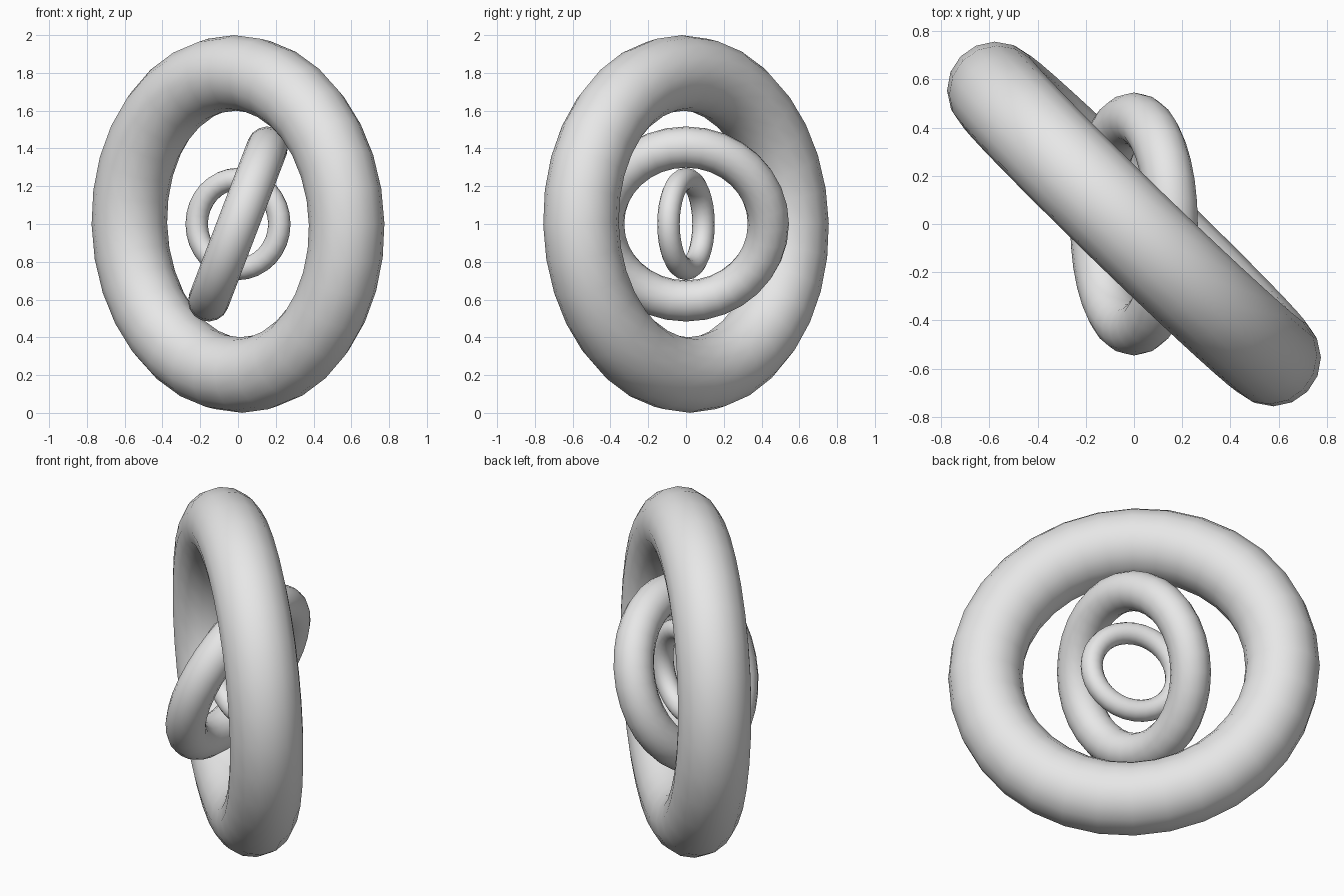
import bpy
from mathutils import Vector

cube = bpy.data.objects.get("Cube")
if cube:
    bpy.data.objects.remove(cube, do_unlink=True)

# One plain grey for all rings
GREY = (0.8, 0.8, 0.8, 1)
grey = bpy.data.materials.new("light_grey")
grey.use_nodes = True
grey.diffuse_color = GREY
grey.node_tree.nodes["Principled BSDF"].inputs["Base Color"].default_value = GREY


def ring(name, outer, axis):
    """Smooth torus whose tube radius is a fifth of its outer radius."""
    turn = Vector(axis).to_track_quat("Z", "Y").to_euler()
    bpy.ops.mesh.primitive_torus_add(
        major_segments=32, minor_segments=16,
        major_radius=outer * 0.8, minor_radius=outer * 0.2,
        location=(0, 0, 1), rotation=turn)
    obj = bpy.context.object
    obj.name = name
    obj.data.materials.append(grey)
    bpy.ops.object.shade_smooth()


# Three nested rings sharing a centre, each turned about its own axis
ring("outer_ring", 1.0, (0.695, 0.719, 0.03))
ring("middle_ring", 0.545, (0.934, 0, -0.357))
ring("inner_ring", 0.297, (0.39, 0.92, 0))
